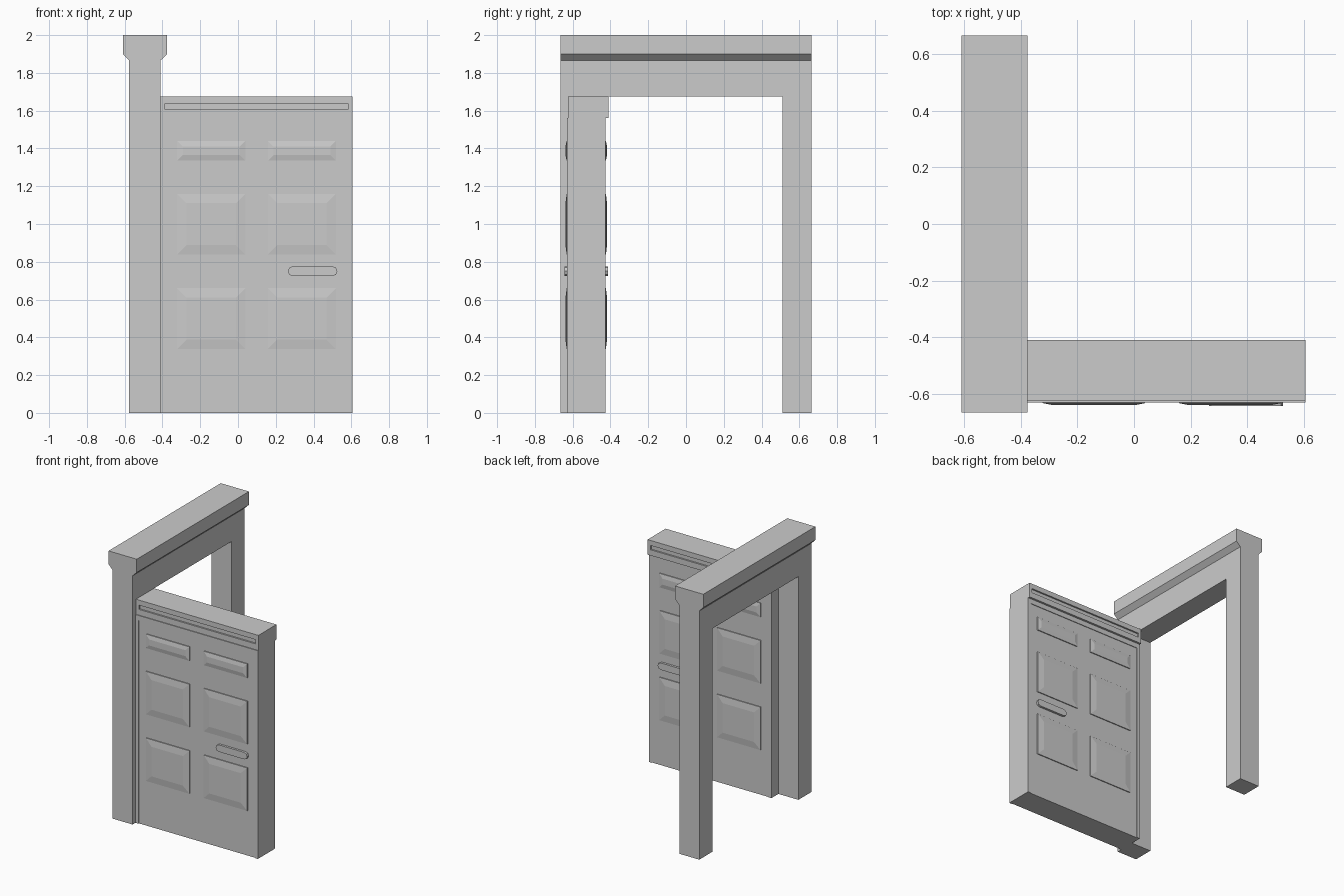
import bpy, bmesh, math

if "Cube" in bpy.data.objects:
    bpy.data.objects.remove(bpy.data.objects["Cube"])

YC = -0.528  # centre plane of the open door


def loft(name, rings):
    """Join successive closed point rings into a solid and cap both ends."""
    bm = bmesh.new()
    loops = [[bm.verts.new(p) for p in r] for r in rings]
    n = len(loops[0])
    for a, b in zip(loops, loops[1:]):
        for i in range(n):
            j = (i + 1) % n
            bm.faces.new((a[i], a[j], b[j], b[i]))
    bm.faces.new(loops[0])
    bm.faces.new(loops[-1])
    bmesh.ops.recalc_face_normals(bm, faces=bm.faces[:])
    me = bpy.data.meshes.new(name)
    bm.to_mesh(me)
    bm.free()
    ob = bpy.data.objects.new(name, me)
    bpy.context.collection.objects.link(ob)
    return ob


def prism_y(name, xz, y0, y1):
    return loft(name, [[(x, y, z) for x, z in xz] for y in (y0, y1)])


def prism_x(name, yz, x0, x1):
    return loft(name, [[(x, y, z) for y, z in yz] for x in (x0, x1)])


def rect(x0, x1, z0, z1, y, d=0):
    return [(x0 + d, y, z0 + d), (x1 - d, y, z0 + d),
            (x1 - d, y, z1 - d), (x0 + d, y, z1 - d)]


# Doorway frame: two posts joined by a deep beam
prism_x("door_frame", [(-0.665, 0), (-0.51, 0), (-0.51, 1.675), (0.51, 1.675),
                       (0.51, 0), (0.665, 0), (0.665, 1.866), (-0.665, 1.866)],
        -0.576, -0.41)

# Flared cap along the top of the frame
prism_y("frame_cap", [(-0.576, 1.866), (-0.41, 1.866), (-0.375, 1.90),
                      (-0.375, 2.0), (-0.609, 2.0), (-0.609, 1.90)],
        -0.665, 0.665)

# Raised border around the door leaf
prism_y("door_border", [(-0.41, 0), (-0.386, 0), (-0.386, 1.525), (0.582, 1.525),
                        (0.582, 0), (0.606, 0), (0.606, 1.562), (-0.41, 1.562)],
        YC - 0.102, YC + 0.102)

# Door leaf
prism_y("door_leaf", [(-0.386, 0), (0.582, 0), (0.582, 1.525), (-0.386, 1.525)],
        YC - 0.097, YC + 0.097)

# Header with a long groove on both faces
outer = (-0.41, 0.606, 1.562, 1.675)
slot = (-0.386, 0.582, 1.605, 1.637)
loft("door_header", [rect(*slot, -0.612), rect(*slot, -0.624), rect(*outer, -0.624),
                     rect(*outer, -0.41), rect(*slot, -0.41), rect(*slot, -0.422)])

# Raised panels, showing on both faces
for x0 in (-0.322, 0.158):
    for z0, z1, d in ((0.338, 0.66, 0.05), (0.838, 1.16, 0.05), (1.335, 1.44, 0.03)):
        r = (x0, x0 + 0.361, z0, z1)
        loft("door_panel", [rect(*r, YC - 0.110, d), rect(*r, YC - 0.104),
                            rect(*r, YC + 0.104), rect(*r, YC + 0.110, d)])

# Rounded handle plates on both faces
plate = []
for cx, start in ((0.50, -90), (0.29, 90)):
    for k in range(5):
        a = math.radians(start + 45 * k)
        plate.append((cx + 0.026 * math.cos(a), 0.75 + 0.026 * math.sin(a)))
for name, s in (("front_handle", -1), ("back_handle", 1)):
    prism_y(name, plate, YC + s * 0.09, YC + s * 0.114)
